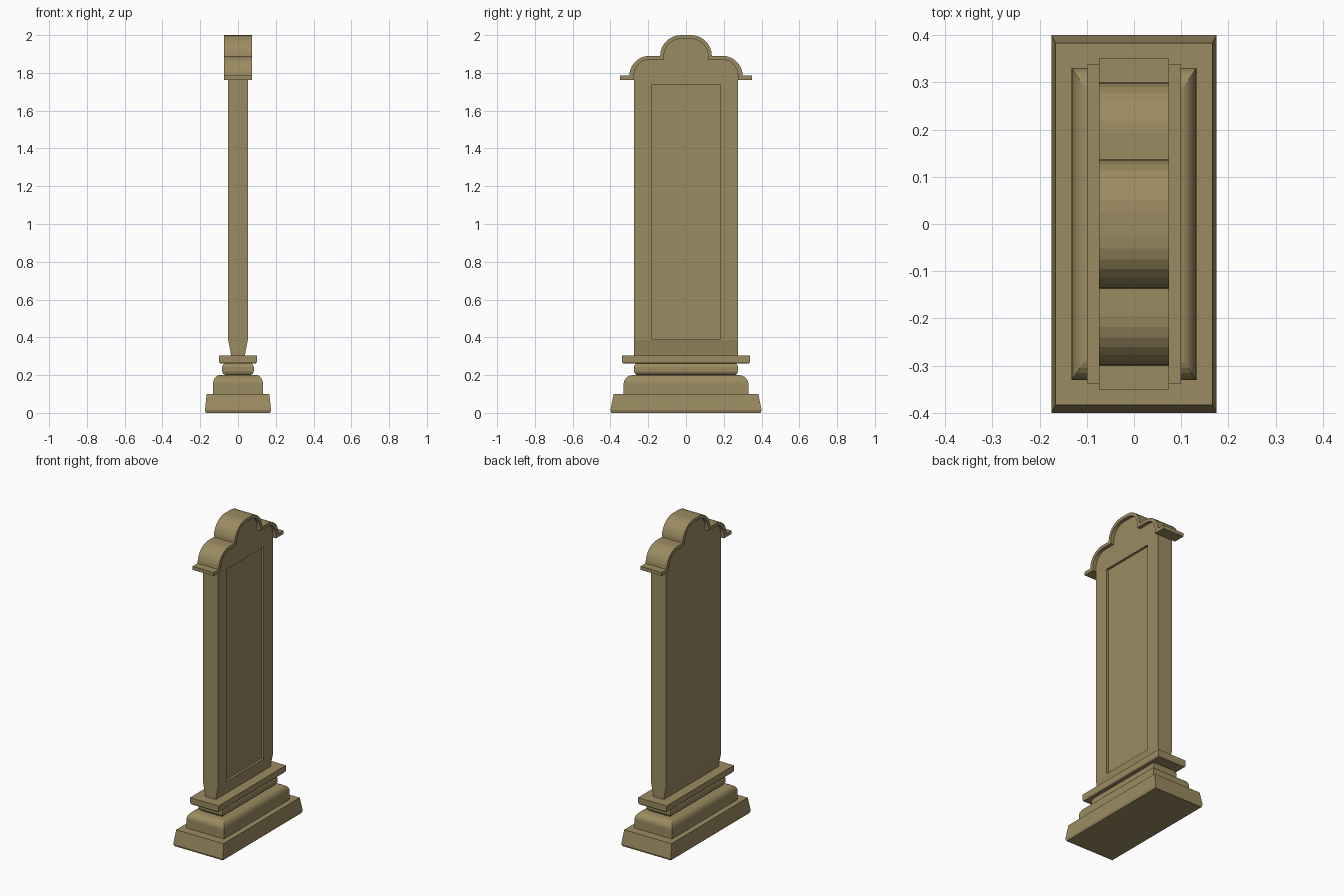
import bpy, bmesh
from math import sin, cos, pi

if "Cube" in bpy.data.objects:
    bpy.data.objects.remove(bpy.data.objects["Cube"])

stone = bpy.data.materials.new("tan_stone")
stone.diffuse_color = (0.33, 0.26, 0.12, 1)
stone.use_nodes = True
stone.node_tree.nodes["Principled BSDF"].inputs["Base Color"].default_value = stone.diffuse_color


def finish(name, bm):
    bmesh.ops.recalc_face_normals(bm, faces=bm.faces)
    me = bpy.data.meshes.new(name)
    bm.to_mesh(me)
    bm.free()
    me.materials.append(stone)
    ob = bpy.data.objects.new(name, me)
    bpy.context.collection.objects.link(ob)
    return ob


def loft(name, rings):
    """Stack of rectangles (half x, half y, z) joined by mitred sides."""
    bm = bmesh.new()
    loops = [[bm.verts.new((sx * hx, sy * hy, z))
              for sx, sy in ((-1, -1), (1, -1), (1, 1), (-1, 1))]
             for hx, hy, z in rings]
    for a, b in zip(loops, loops[1:]):
        for i in range(4):
            j = (i + 1) % 4
            bm.faces.new((a[i], a[j], b[j], b[i]))
    bm.faces.new(loops[0][::-1])
    bm.faces.new(loops[-1])
    return finish(name, bm)


def extrude(name, outline, hx):
    """Extrude a (y, z) outline along x from -hx to hx."""
    bm = bmesh.new()
    face = bm.faces.new([bm.verts.new((-hx, y, z)) for y, z in outline])
    geom = bmesh.ops.extrude_face_region(bm, geom=[face], use_keep_orig=True)["geom"]
    verts = [g for g in geom if isinstance(g, bmesh.types.BMVert)]
    bmesh.ops.translate(bm, verts=verts, vec=(2 * hx, 0, 0))
    return finish(name, bm)


def arc(cy, cz, ry, rz, n=7):
    return [(cy + ry * cos(i * pi / 2 / n), cz + rz * sin(i * pi / 2 / n))
            for i in range(n + 1)]


def mirrored(half):
    return half + [(-y, z) for y, z in reversed(half)]


# Base mouldings
loft("plinth", [(0.17, 0.395, 0), (0.175, 0.40, 0.014), (0.166, 0.383, 0.1)])
loft("base_moulding", [(0.132, 0.33, 0.1)] +
     [(x, 0.28 + (x - 0.098) * 0.05 / 0.034, z) for x, z in arc(0.098, 0.155, 0.034, 0.045, 6)])
loft("neck_moulding", [(0.066, 0.26, 0.2), (0.078, 0.27, 0.207), (0.084, 0.276, 0.22),
                       (0.084, 0.276, 0.243), (0.078, 0.27, 0.256), (0.07, 0.262, 0.265)])
loft("base_ledge", [(0.095, 0.333, 0.262), (0.1, 0.338, 0.27), (0.1, 0.338, 0.305)])

# Tapered foot of the slab
loft("slab_foot", [(0.037, 0.275, 0.305), (0.042, 0.275, 0.335), (0.052, 0.275, 0.385)])

# Slab with stepped arched head and a recessed panel on the +x face
inner = [(0.275, 1.763)] + arc(0.195, 1.785, 0.08, 0.085) + [(0.117, 1.87)] \
    + arc(0.027, 1.89, 0.09, 0.09)
slab = extrude("slab", [(0.275, 0.385)] + mirrored(inner) + [(-0.275, 0.385)], 0.052)
cutter = loft("panel_cutter", [(0.02, 0.183, 0.392), (0.02, 0.183, 1.737)])
cutter.location.x = 0.057
cutter.hide_render = True
mod = slab.modifiers.new("panel", "BOOLEAN")
mod.operation = "DIFFERENCE"
mod.solver = "EXACT"
mod.object = cutter
bpy.context.view_layer.objects.active = slab
bpy.ops.object.modifier_apply(modifier=mod.name)
bpy.data.objects.remove(cutter)

# Cornice band over the head, ending in flat side lips
outer = [(0.35, 1.763), (0.35, 1.785)] + arc(0.195, 1.785, 0.105, 0.105) \
    + arc(0.027, 1.89, 0.11, 0.11)
extrude("cornice", mirrored(outer) + mirrored(inner)[::-1], 0.074)
